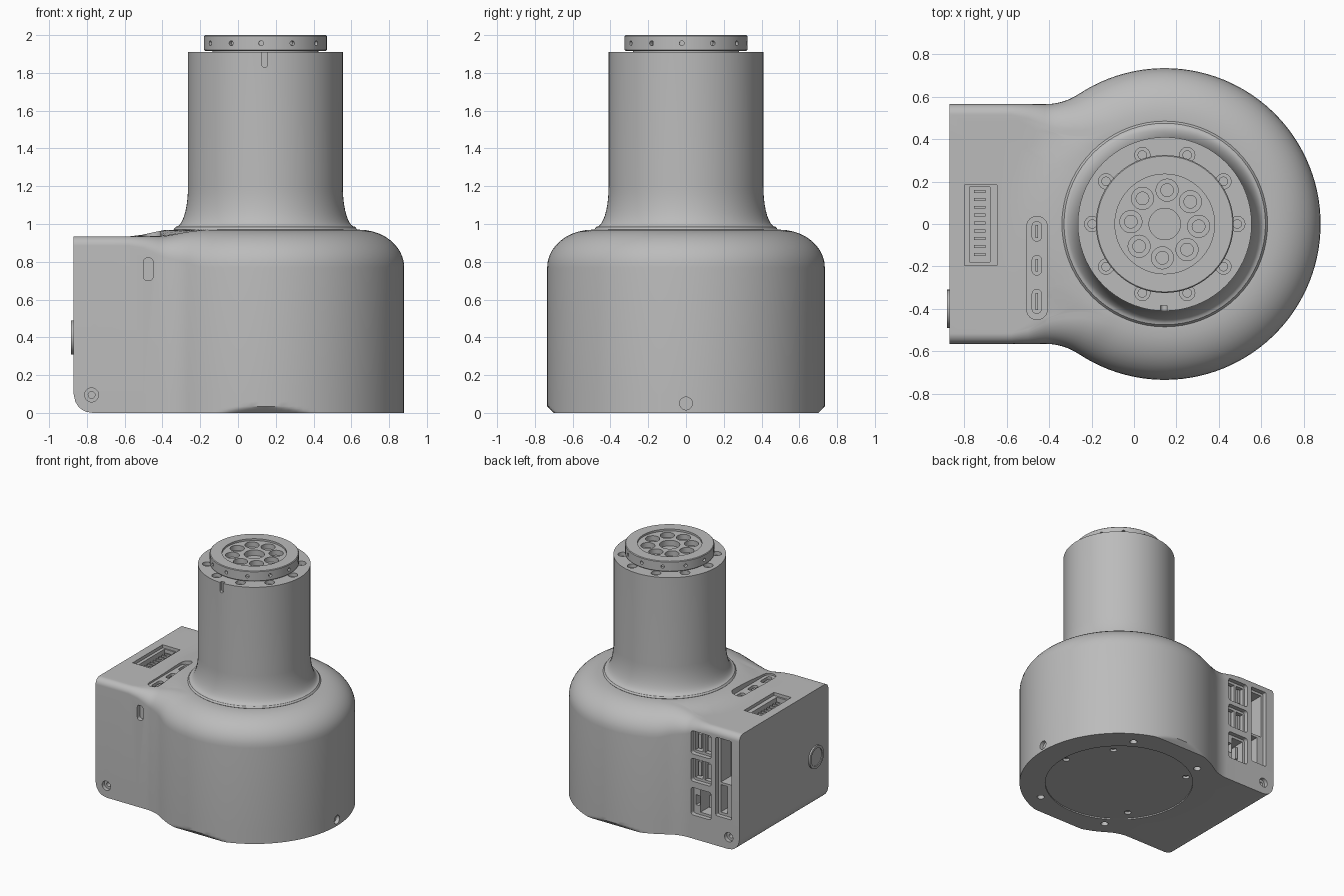
import bpy, bmesh
from math import sin, cos, pi, radians, sqrt, atan2, hypot
from mathutils import Matrix, Vector

cube = bpy.data.objects.get("Cube")
if cube:
    bpy.data.objects.remove(cube)

CX = 0.145          # axis of the round column
R = 0.735           # radius of the round housing
ROT = radians(-4)   # small clocking of the tool flange

grey = bpy.data.materials.new("housing_grey")
grey.use_nodes = True
grey.diffuse_color = (0.5, 0.5, 0.5, 1)
grey.node_tree.nodes["Principled BSDF"].inputs["Base Color"].default_value = (0.5, 0.5, 0.5, 1)


def finish(name, bm):
    bmesh.ops.remove_doubles(bm, verts=bm.verts[:], dist=1e-5)
    bmesh.ops.recalc_face_normals(bm, faces=bm.faces[:])
    mesh = bpy.data.meshes.new(name)
    bm.to_mesh(mesh)
    bm.free()
    mesh.materials.append(grey)
    ob = bpy.data.objects.new(name, mesh)
    bpy.context.scene.collection.objects.link(ob)
    return ob


def smooth(ob):
    bpy.ops.object.select_all(action='DESELECT')
    ob.select_set(True)
    bpy.context.view_layer.objects.active = ob
    bpy.ops.object.shade_smooth_by_angle(angle=radians(30))


def cut(ob, bm):
    """Subtract the shells in bm from the object and keep the result."""
    cutter = finish("cutter", bm)
    cutter.hide_render = True
    mod = ob.modifiers.new("cut", 'BOOLEAN')
    mod.operation, mod.solver, mod.object = 'DIFFERENCE', 'EXACT', cutter
    dg = bpy.context.evaluated_depsgraph_get()
    mesh = bpy.data.meshes.new_from_object(ob.evaluated_get(dg))
    ob.modifiers.clear()
    ob.data = mesh
    mesh.materials.clear()
    mesh.materials.append(grey)
    bpy.data.objects.remove(cutter)


def cyl(bm, loc, r, depth, axis=(0, 0, 1), seg=24):
    turn = Vector((0, 0, 1)).rotation_difference(Vector(axis)).to_matrix().to_4x4()
    bmesh.ops.create_cone(bm, cap_ends=True, segments=seg, radius1=r, radius2=r, depth=depth,
                          matrix=Matrix.Translation(loc) @ turn)


def box(bm, lo, hi, bevel=0, axis=2):
    """Box between two corners; edges along the axis may be rounded."""
    lo, hi = Vector(lo), Vector(hi)
    mat = Matrix.Translation((lo + hi) / 2) @ Matrix.Diagonal((*(hi - lo), 1))
    verts = bmesh.ops.create_cube(bm, size=1, matrix=mat)["verts"]
    if bevel:
        edges = {e for v in verts for e in v.link_edges
                 if abs((e.verts[0].co - e.verts[1].co)[axis]) > 1e-4}
        bmesh.ops.bevel(bm, geom=list(edges), offset=bevel, segments=6, profile=0.5, affect='EDGES')


def polar(r, a, z):
    return Vector((CX + r * cos(a), r * sin(a), z))


def skin(bm, rings):
    n = len(rings[0])
    for a, b in zip(rings, rings[1:]):
        for i in range(n):
            j = (i + 1) % n
            bm.faces.new((a[i], a[j], b[j], b[i]))
    bm.faces.new(rings[0][::-1])
    bm.faces.new(rings[-1])


def lathe(name, profile, seg=72):
    """Closed solid of revolution about the column axis."""
    bm = bmesh.new()
    skin(bm, [[bm.verts.new(polar(r, 2 * pi * i / seg, z)) for i in range(seg)] for r, z in profile])
    return finish(name, bm)


def step(t):
    t = min(1, max(0, t))
    return t * t * (3 - 2 * t)


# --- Housing: round drum flowing into a square connector box ---
XE, YB, XF = -0.87, 0.565, -0.42
RF = ((XF - CX) ** 2 + YB ** 2 - R ** 2) / (2 * (R - YB))   # concave blend radius
touch = atan2(YB + RF, XF - CX)
half = []                                                    # point and inward normal
for i in range(41):
    a = touch * i / 40
    half.append((CX + R * cos(a), R * sin(a), -cos(a), -sin(a)))
for i in range(1, 11):
    a = (touch - pi) * (1 - i / 10) - pi / 2 * i / 10
    half.append((XF + RF * cos(a), YB + RF + RF * sin(a), cos(a), sin(a)))
for x in (-0.5, -0.58, -0.66, -0.74, -0.81, XE):
    half.append((x, YB, 0, -1))
for i in range(8):
    half.append((XE, (YB - 0.05) * (1 - i / 7), 0, 0))
outline = half + [(x, -y, nx, -ny) for x, y, nx, ny in half[-2:0:-1]]


def top_z(x, y):
    return 0.935 + 0.035 * step((0.72 - hypot(x - CX, y)) / 0.22)


def trimmed(x, y, z):
    """Round the lower end edge and plane a chamfer on front and back."""
    if z < 0.1:
        x = max(x, XE + 0.1 - sqrt(max(0, 0.01 - (0.1 - z) ** 2)))
    lim = 0.70 + z
    return x, max(-lim, min(lim, y)), z


bm = bmesh.new()
rings = [[bm.verts.new(trimmed(x, y, z)) for x, y, _, _ in outline]
         for z in (0, 0.006, 0.015, 0.025, 0.035, 0.06, 0.1)]
shoulder, inner = [], []
for x, y, nx, ny in outline:
    k = step((x + 0.58) / 0.42)
    w, h = 0.05 + 0.19 * k, 0.05 + 0.15 * k
    tx, ty = x + nx * w, y + ny * w
    z = top_z(tx, ty)
    inner.append((tx, ty, atan2(y, x - CX)))
    shoulder.append([(x + nx * w * (1 - cos(a)), y + ny * w * (1 - cos(a)), z - h + h * sin(a))
                     for a in (pi / 2 * s / 10 for s in range(11))])
for s in range(11):
    rings.append([bm.verts.new(col[s]) for col in shoulder])
for s in range(1, 10):
    ring = []
    for x, y, a in inner:
        p = Vector((x, y, 0)).lerp(polar(0.475, a, 0), s / 9)
        ring.append(bm.verts.new((p.x, p.y, top_z(p.x, p.y))))
    rings.append(ring)
skin(bm, rings)
housing = finish("housing", bm)

# --- Wide, shallow recesses in the housing ---
USB_Y = ((-0.035, 0.045), (-0.195, 0.045), (-0.365, 0.055))
SOCKETS = ((0.68, 0.865), (0.46, 0.645), (0.19, 0.41))
bm = bmesh.new()
box(bm, (-0.505, -0.45, 0.922), (-0.41, 0.035, 1.1), 0.044)
box(bm, (-0.80, -0.195, 0.91), (-0.645, 0.185, 1.1))
box(bm, (-0.80, 0.53, 0.24), (-0.66, 0.7, 0.87), 0.01, 1)
for lo, hi in SOCKETS:
    box(bm, (-0.62, 0.53, lo), (-0.44, 0.8, hi), 0.02, 1)
box(bm, (-0.50, -0.8, 0.70), (-0.45, -0.53, 0.82), 0.02, 1)
for s in (-1, 1):
    cyl(bm, (-0.775, s * YB, 0.095), 0.037, 0.06, (0, 1, 0))
cyl(bm, (CX + R, 0, 0.05), 0.034, 0.06, (1, 0, 0))
cyl(bm, (CX, 0, 0), 0.545, 0.02, seg=72)
for deg in (60, 120, 240, 300):
    cyl(bm, polar(0.615, radians(deg), 0), 0.027, 0.06)
cut(housing, bm)

# --- Deep openings inside those recesses ---
bm = bmesh.new()
for y, hy in USB_Y:
    box(bm, (-0.48, y - hy, 0.85), (-0.437, y + hy, 1.0), 0.018)
box(bm, (-0.775, -0.18, 0.85), (-0.68, 0.175, 1.0))
box(bm, (-0.78, 0.40, 0.50), (-0.68, 0.6, 0.85))
box(bm, (-0.74, 0.40, 0.26), (-0.68, 0.6, 0.48))
for lo, hi in SOCKETS[:2]:
    for x in (-0.605, -0.52):
        box(bm, (x, 0.40, lo + 0.02), (x + 0.065, 0.6, hi - 0.02))
box(bm, (-0.60, 0.40, 0.21), (-0.50, 0.6, 0.39))
box(bm, (-0.495, 0.40, 0.26), (-0.46, 0.6, 0.34))
for s in (-1, 1):
    cyl(bm, (-0.775, s * 0.52, 0.095), 0.018, 0.12, (0, 1, 0))
for deg, r in ((0, 0.51), (45, 0.47), (132, 0.5), (222, 0.46)):
    cyl(bm, polar(r, radians(deg), 0), 0.025, 0.06)
cut(housing, bm)
smooth(housing)

# --- Contact tongues and pins ---
bm = bmesh.new()
for y, hy in USB_Y:
    box(bm, (-0.465, y - hy + 0.015, 0.845), (-0.452, y + hy - 0.015, 0.91))
for i in range(9):
    y = -0.15 + 0.037 * i
    box(bm, (-0.755, y, 0.845), (-0.70, y + 0.014, 0.89))
for lo, hi in SOCKETS[:2]:
    for x in (-0.585, -0.50):
        box(bm, (x, 0.395, lo + 0.035), (x + 0.025, 0.52, hi - 0.035))
box(bm, (-0.58, 0.395, 0.25), (-0.56, 0.50, 0.35))
finish("connector_contacts", bm)

# --- Power button on the end face ---
bm = bmesh.new()
cyl(bm, (XE, -0.40, 0.40), 0.09, 0.026, (1, 0, 0), 40)
button = finish("power_button", bm)
bm = bmesh.new()
cyl(bm, (XE - 0.013, -0.40, 0.40), 0.07, 0.012, (1, 0, 0), 40)
cut(button, bm)
smooth(button)

# --- Column with flared foot ---
flare = [(0.41 + 0.065 * (1 - sin(a)), 0.985 + 0.21 * (1 - cos(a)))
         for a in (pi / 2 * i / 10 for i in range(11))]
column = lathe("column", [(0.47, 0.95), (0.485, 0.972)] + flare + [(0.41, 1.91)])
bm = bmesh.new()
for i in range(10):
    cyl(bm, polar(0.342, 2 * pi * i / 10, 1.91), 0.036, 0.06)
box(bm, (0.126, -0.5, 1.83), (0.156, -0.385, 2.0), 0.014, 1)
cut(column, bm)
bm = bmesh.new()
for i in range(10):
    cyl(bm, polar(0.342, 2 * pi * i / 10, 1.86), 0.02, 0.1)
cut(column, bm)
smooth(column)

# --- Tool flange with bolt circle ---
smooth(lathe("flange_neck", [(0.28, 1.90), (0.28, 1.93)]))
flange = lathe("tool_flange", [(0.32, 1.917), (0.325, 1.922), (0.325, 1.995), (0.32, 2.0)])
bm = bmesh.new()
cyl(bm, (CX, 0, 2.0), 0.235, 0.03, seg=64)
for i in range(12):
    a = ROT + 2 * pi * i / 12
    cyl(bm, polar(0.325, a, 1.957), 0.013, 0.05, (cos(a), sin(a), 0), 16)
cut(flange, bm)
bolts = [ROT + 2 * pi * i / 8 for i in range(8)]
bm = bmesh.new()
cyl(bm, (CX, 0, 1.98), 0.074, 0.08, seg=40)
for a in bolts:
    cyl(bm, polar(0.16, a, 1.98), 0.052, 0.07, seg=32)
cut(flange, bm)
bm = bmesh.new()
for a in bolts:
    cyl(bm, polar(0.16, a, 1.93), 0.03, 0.1)
cut(flange, bm)
smooth(flange)
